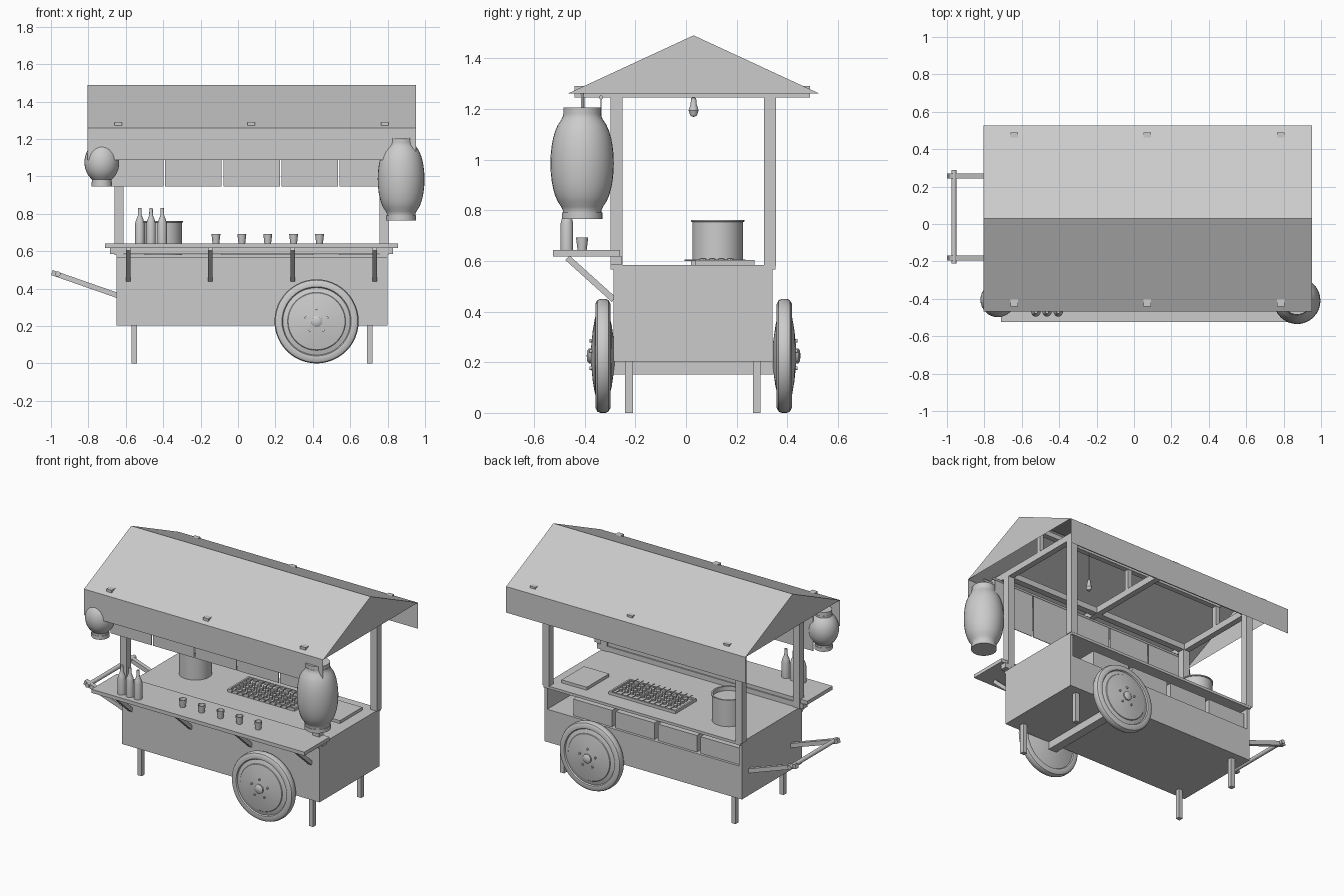
import bpy, bmesh, math
from mathutils import Vector, Matrix

if "Cube" in bpy.data.objects:
    bpy.data.objects.remove(bpy.data.objects["Cube"])

grey = bpy.data.materials.new("plain_grey")
grey.use_nodes = True
tone = (0.6, 0.6, 0.6, 1)
grey.diffuse_color = tone
grey.node_tree.nodes["Principled BSDF"].inputs["Base Color"].default_value = tone


def finish(name, bm, smooth=False):
    mesh = bpy.data.meshes.new(name)
    bmesh.ops.recalc_face_normals(bm, faces=bm.faces)
    bm.to_mesh(mesh)
    bm.free()
    mesh.materials.append(grey)
    if smooth:
        mesh.shade_smooth()
        mesh.set_sharp_from_angle(angle=math.radians(35))
    obj = bpy.data.objects.new(name, mesh)
    bpy.context.collection.objects.link(obj)
    return obj


def box(name, x, y, z):
    """Box from (low, high) pairs on each axis."""
    bm = bmesh.new()
    bmesh.ops.create_cube(bm, size=1)
    for v in bm.verts:
        v.co = [sum(p) / 2 + c * (p[1] - p[0]) for p, c in zip((x, y, z), v.co)]
    return finish(name, bm)


def bar(name, a, b, wide, deep):
    """Square bar from point a to point b."""
    a, b = Vector(a), Vector(b)
    bm = bmesh.new()
    bmesh.ops.create_cube(bm, size=1)
    bmesh.ops.scale(bm, vec=(wide, deep, (b - a).length), verts=bm.verts)
    obj = finish(name, bm)
    obj.matrix_world = Matrix.Translation((a + b) / 2) @ (b - a).to_track_quat("Z", "Y").to_matrix().to_4x4()
    return obj


def lathe(name, profile, at, steps=32, turn=0):
    """Spin (radius, height) points; turn tips the axis about x."""
    bm = bmesh.new()
    verts = [bm.verts.new((r, 0, h)) for r, h in profile]
    edges = [bm.edges.new(pair) for pair in zip(verts, verts[1:])]
    bmesh.ops.spin(bm, geom=verts + edges, axis=(0, 0, 1), cent=(0, 0, 0),
                   angle=math.tau, steps=steps)
    bmesh.ops.remove_doubles(bm, verts=bm.verts, dist=0.0005)
    bmesh.ops.transform(bm, matrix=Matrix.Translation(at) @ Matrix.Rotation(turn, 4, "X"), verts=bm.verts)
    return finish(name, bm, True)


def rod(name, a, b, r):
    a, b = Vector(a), Vector(b)
    bm = bmesh.new()
    bmesh.ops.create_cone(bm, cap_ends=True, segments=12, radius1=r, radius2=r, depth=(b - a).length)
    rot = (b - a).to_track_quat("Z", "Y").to_matrix().to_4x4()
    bmesh.ops.transform(bm, matrix=Matrix.Translation((a + b) / 2) @ rot, verts=bm.verts)
    return finish(name, bm, True)


# Cart body with a compartment open at the back
X0, X1, Y0, Y1 = -0.65, 0.80, -0.287, 0.342
box("body_base", (X0, X1), (Y0, Y1), (0.203, 0.42))
box("front_panel", (X0, X1), (Y0, Y0 + 0.02), (0.42, 0.57))
for side, x in (("right", X0), ("left", X1 - 0.02)):
    box(side + "_end_panel", (x, x + 0.02), (Y0, Y1), (0.42, 0.57))
box("worktop", (X0, X1), (-0.297, 0.354), (0.565, 0.583))
for i in range(4):
    x = -0.62 + i * 0.312
    box("storage_bin", (x, x + 0.285), (0.06, 0.325), (0.42, 0.53))

# Legs, axle and posts
for x in (-0.57, 0.69):
    for y in (-0.24, 0.265):
        box("leg", (x, x + 0.03), (y, y + 0.03), (0, 0.21))
box("axle_beam", (0.39, 0.45), (-0.30, 0.36), (0.152, 0.204))
for x in (-0.66, 0.757):
    for y in (-0.298, 0.307):
        box("post", (x, x + 0.048), (y, y + 0.048), (0.58, 1.26))

# Wheels, outer face along +z before turning
wheel = [(0, -0.045), (0.05, -0.045), (0.12, -0.035), (0.18, -0.02), (0.185, -0.028), (0.205, -0.03),
         (0.22, -0.022), (0.225, -0.01), (0.225, 0.01), (0.22, 0.022), (0.205, 0.03), (0.185, 0.028),
         (0.18, 0.02), (0.155, 0.027), (0.152, 0.031), (0.10, 0.040), (0.03, 0.047),
         (0.03, 0.055), (0.02, 0.062), (0, 0.064)]
for side, y, sign in (("front", -0.328, -1), ("back", 0.388, 1)):
    lathe(side + "_wheel", wheel, (0.42, y, 0.225), 48, -sign * math.pi / 2)
    for k in range(5):
        a = math.tau * k / 5 + math.pi / 2
        x, z = 0.42 + 0.06 * math.cos(a), 0.225 + 0.06 * math.sin(a)
        rod("wheel_bolt", (x, y + sign * 0.035, z), (x, y + sign * 0.052, z), 0.007)

# Serving shelf with rail and slanted braces
box("serving_shelf", (-0.71, 0.855), (-0.525, -0.26), (0.618, 0.642))
box("shelf_rail", (-0.685, 0.83), (-0.297, -0.252), (0.585, 0.618))
for i in range(4):
    x = -0.588 + i * 0.44
    bar("shelf_brace", (x, -0.468, 0.612), (x, -0.285, 0.447), 0.024, 0.024)

# Push handle
for y in (-0.182, 0.257):
    bar("handle_arm", (-0.64, y, 0.362), (-0.995, y, 0.486), 0.028, 0.028)
rod("handle_grip", (-0.963, -0.21, 0.478), (-0.963, 0.29, 0.478), 0.014)

# Roof skin: two slopes, closed gables and hanging valances
bm = bmesh.new()
ends = []
for x in (-0.805, 0.953):
    ends.append([bm.verts.new((x, y, z)) for y, z in
                 ((-0.467, 1.087), (-0.467, 1.26), (0.03, 1.49), (0.527, 1.26), (0.527, 1.087))])
for i in range(4):
    bm.faces.new((ends[0][i], ends[0][i + 1], ends[1][i + 1], ends[1][i]))
for e in ends:
    bm.faces.new(e[1:4])
finish("roof_canopy", bm)

# Roof frame
for x in (-0.64, 0.07, 0.785):
    box("cross_beam", (x - 0.02, x + 0.02), (-0.44, 0.49), (1.245, 1.29))
    box("king_post", (x - 0.015, x + 0.015), (0.015, 0.045), (1.29, 1.46))
for y in (-0.274, 0.331):
    box("long_beam", (-0.66, 0.805), (y - 0.022, y + 0.022), (1.247, 1.287))
box("ridge_beam", (-0.66, 0.805), (0.012, 0.048), (1.43, 1.462))

# Short curtains on a rod
rod("curtain_rod", (-0.72, -0.335, 1.245), (0.87, -0.335, 1.245), 0.008)
for i in range(5):
    x = -0.70 + i * 0.311
    box("curtain_panel", (x, x + 0.302), (-0.337, -0.333), (0.945, 1.245))


def lantern(name, x, y, low, high, r, cap):
    """Barrel body between two cap rings, on a hanging cord."""
    mid, half = (low + high) / 2, (high - low) / 2 - 0.025
    prof = [(0, -half - 0.025), (cap, -half - 0.025), (cap, -half)]
    power = 0.6 if half > 0.15 else 0.9
    for k in range(17):
        t = math.radians(-80 + 10 * k)
        prof.append((max(cap * 0.95, r * math.cos(t) ** power), half * math.sin(t) / math.sin(math.radians(80))))
    prof += [(cap * 0.93, half), (cap * 0.93, half + 0.025), (0, half + 0.025)]
    lathe(name, prof, (x, y, mid))
    rod(name + "_cord", (x, y, high), (x, y, 1.265), 0.005)
    inner = math.copysign(0.785 if x > 0 else 0.64, x)
    rod(name + "_bracket", (x, y, 1.262), (inner, y, 1.262), 0.008)


lantern("large_lantern", 0.872, -0.41, 0.765, 1.205, 0.125, 0.08)
lantern("small_lantern", -0.728, -0.405, 0.945, 1.205, 0.093, 0.055)

# Hanging bulb
lathe("bulb", [(0, 0), (0.012, 0.004), (0.02, 0.025), (0.012, 0.05), (0.01, 0.075), (0, 0.077)],
      (0.39, 0.03, 1.168), 16)
rod("bulb_cord", (0.39, 0.03, 1.24), (0.39, 0.03, 1.45), 0.003)

# Bottles and cups on the shelf
bottle = [(0, 0), (0.025, 0), (0.025, 0.105), (0.02, 0.125), (0.01, 0.15), (0.009, 0.188), (0, 0.188)]
for i in range(3):
    lathe("bottle", bottle, (-0.525 + i * 0.06, -0.47, 0.642), 20)
cup = [(0, 0), (0.018, 0), (0.024, 0.05), (0.021, 0.05), (0.017, 0.008), (0, 0.008)]
for i in range(5):
    lathe("cup", cup, (-0.118 + i * 0.1385, -0.41, 0.642), 20)

# Cooking pot, board and grill
lathe("pot", [(0, 0), (0.1, 0), (0.1, 0.17), (0.105, 0.172), (0.105, 0.178), (0.095, 0.178),
              (0.095, 0.15), (0, 0.15)], (-0.4, 0.125, 0.583), 40)
box("cutting_board", (0.54, 0.725), (0.035, 0.27), (0.583, 0.603))
GX0, GX1, GY0, GY1 = -0.09, 0.40, 0.02, 0.24
box("grill_tray", (GX0, GX1), (GY0, GY1), (0.583, 0.59))
for y in (GY0, GY1 - 0.012):
    box("grill_long_rim", (GX0, GX1), (y, y + 0.012), (0.59, 0.602))
for x in (GX0, GX1 - 0.012):
    box("grill_short_rim", (x, x + 0.012), (GY0, GY1), (0.59, 0.602))
for i in range(11):
    x = GX0 + 0.045 + i * 0.04
    rod("skewer", (x, -0.005, 0.602), (x, GY1 - 0.005, 0.602), 0.003)
    for j in range(4):
        y = 0.067 + j * 0.036
        lathe("skewer_piece", [(0, -0.011), (0.013, -0.009), (0.013, 0.007), (0, 0.01)], (x, y, 0.602), 8)
